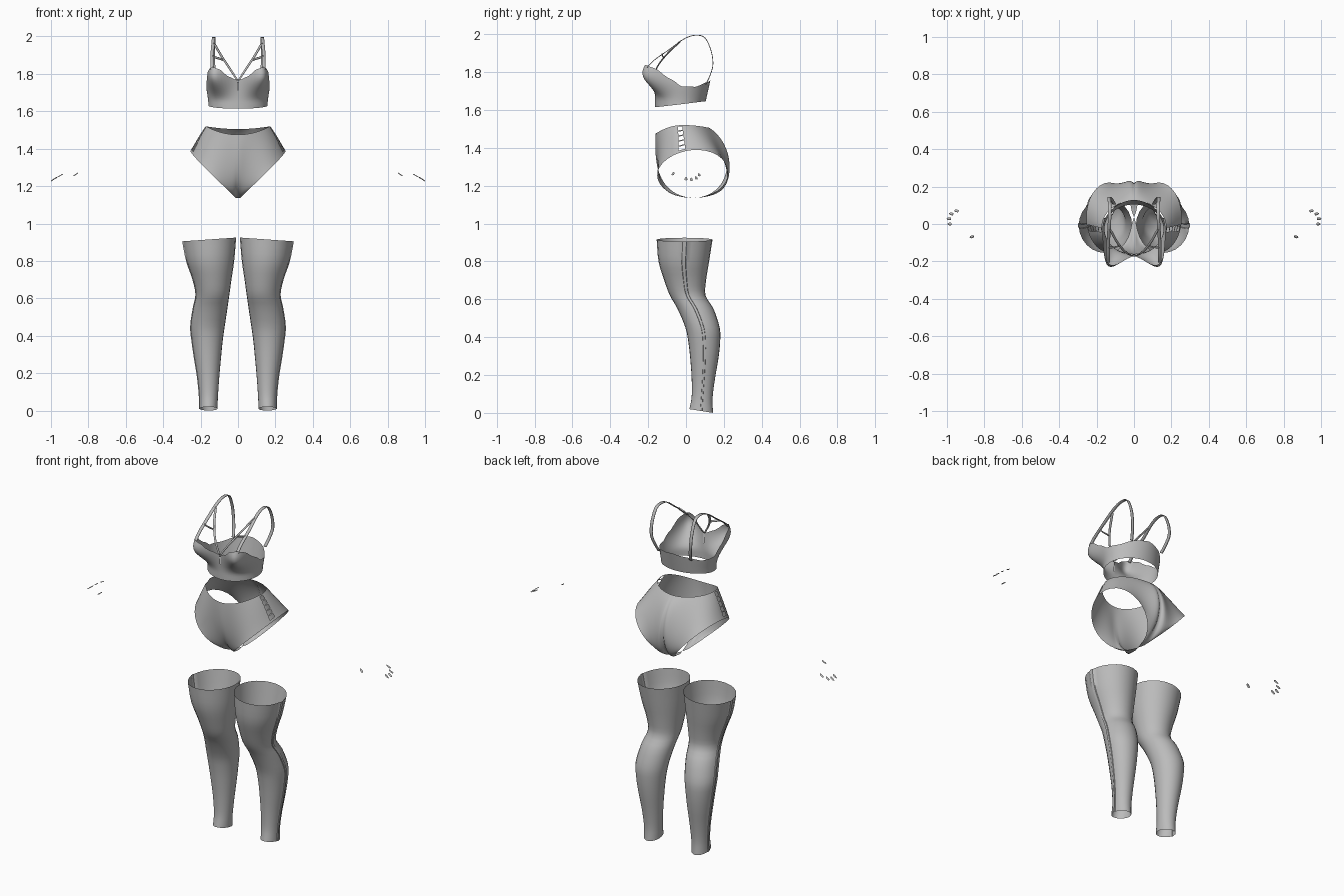
import bpy, bmesh, math
from mathutils import Vector
from math import sin, cos, pi, exp, radians

if "Cube" in bpy.data.objects:
    bpy.data.objects.remove(bpy.data.objects["Cube"])

grey = bpy.data.materials.new("soft_grey")
grey.diffuse_color = (0.5, 0.5, 0.5, 1)
grey.use_nodes = True
grey.node_tree.nodes["Principled BSDF"].inputs["Base Color"].default_value = grey.diffuse_color


def make(name, verts, faces, angle=50):
    me = bpy.data.meshes.new(name)
    me.from_pydata([tuple(v) for v in verts], [], faces)
    bm = bmesh.new()
    bm.from_mesh(me)
    bmesh.ops.remove_doubles(bm, verts=bm.verts, dist=0.0005)
    bmesh.ops.recalc_face_normals(bm, faces=bm.faces)
    bm.to_mesh(me)
    bm.free()
    me.materials.append(grey)
    ob = bpy.data.objects.new(name, me)
    bpy.context.collection.objects.link(ob)
    bpy.ops.object.select_all(action='DESELECT')
    bpy.context.view_layer.objects.active = ob
    ob.select_set(True)
    bpy.ops.object.shade_smooth_by_angle(angle=radians(angle))
    return ob


def sheet(name, rows, closed=False, skip=lambda i, j: False):
    """Skin a grid of points, leaving out skipped cells."""
    n = len(rows[0])
    faces = []
    for i in range(len(rows) - 1):
        for j in range(n if closed else n - 1):
            if not skip(i, j):
                k = (j + 1) % n
                faces.append((i*n + j, i*n + k, (i+1)*n + k, (i+1)*n + j))
    return make(name, [p for r in rows for p in r], faces)


def catmull(pts, steps):
    pts = [Vector(p) for p in pts]
    ext = [2*pts[0] - pts[1]] + pts + [2*pts[-1] - pts[-2]]
    out = []
    for i in range(1, len(ext) - 2):
        a, b, c, d = ext[i-1:i+3]
        for s in range(steps):
            t = s / steps
            out.append(0.5*(2*b + (c-a)*t + (2*a-5*b+4*c-d)*t*t + (3*b-a-3*c+d)*t**3))
    return out + [pts[-1]]


def smooth(a, b, x):
    t = min(1, max(0, (x - a) / (b - a)))
    return t*t*(3 - 2*t)


def mirror(ob):
    """Add the mirrored half, welded at the middle."""
    m = ob.modifiers.new("mirror", 'MIRROR')
    m.merge_threshold = 0.001


# Stockings: (z, inner x, outer x, front y, back y)
LEG = [(0.915, .012, .297, -.155, .14), (.80, .022, .275, -.145, .122),
       (.70, .037, .242, -.115, .106), (.62, .048, .226, -.085, .103),
       (.55, .058, .24, -.045, .145), (.45, .073, .254, -.003, .178),
       (.37, .084, .247, .013, .18), (.28, .093, .234, .023, .17),
       (.18, .102, .218, .03, .153), (.08, .109, .208, .03, .14),
       (.01, .112, .207, .018, .143)]
zs = catmull([(r[0], 0, 0) for r in LEG], 3)
xs = catmull([(r[1], r[2], 0) for r in LEG], 3)
ys = catmull([(r[3], r[4], 0) for r in LEG], 3)
# Angles include a narrow raised seam down the outer side
angs = [-5, -4, 4, 5] + list(range(15, 346, 15))
rows = []
for z, x, y in zip(zs, xs, ys):
    cx, rx = (x[0] + x[1])/2, (x[1] - x[0])/2
    cy, ry = (y[0] + y[1])/2, (y[1] - y[0])/2
    top, low = smooth(.7, .92, z[0]), 1 - smooth(0, .15, z[0])
    ring = []
    for d in angs:
        a = radians(d)
        k = 0.004 if abs(d) == 4 else 0
        ring.append((cx + (rx + k)*cos(a) - 0.002, cy + ry*sin(a),
                     z[0] - .01*top*cos(a) - .01*low*sin(a)))
    rows.append(ring)
mirror(sheet("stockings", rows, closed=True))

# High-waisted briefs: columns run from waist to the leg opening
phis = [-pi + i*pi/16 for i in range(16)] + [0, .1, .2, .4, .5]
phis += [.6 + i*(pi - .6)/13 for i in range(14)]
NROW = 22
cols = []
for p in phis:
    w = (1 + cos(p)) / 2
    a = p/2 + .25*sin(p) - .13*cos(p/2)
    y = .035 - .187*sin(p)
    leg = Vector((.245*w + .01*(1 - w**8) * (abs(abs(p) - pi) > .01) + .01*w**8, y,
                  1.26 + .125*cos(p) + .08*y*w))
    front = max(0, sin(a))
    back = max(0, -sin(a))
    waist = Vector((.172*cos(a), -.018 - .142*sin(a),
                    1.52 - .045*front**2 - .015*back**2))
    p1, p2 = waist.lerp(leg, .33), waist.lerp(leg, .67)
    s = sin(p/2)**4
    if p > 0:
        t1 = Vector((waist.x*1.1, -.17, 1.32))
        t2 = Vector((leg.x*1.0, -.15, 1.15))
    else:
        lobe = .035*sin(min(pi, (p + pi)*1.6))      # seat fullness beside the centre
        t1 = Vector((waist.x*1.2, .265 + lobe, 1.41))
        t2 = Vector((leg.x*1.1, .255 + lobe, 1.14))
    p1, p2 = p1.lerp(t1, s), p2.lerp(t2, s)
    # gentle hip rounding
    p1.x += .008*w
    col = []
    for i in range(NROW + 1):
        t = i / NROW
        u = 1 - t
        col.append(u**3*waist + 3*u*u*t*p1 + 3*u*t*t*p2 + t**3*leg)
    cols.append(col)
rows = [[c[i] for c in cols] for i in range(NROW + 1)]
slot = phis.index(.2)
# Ladder of cut-outs at each side
mirror(sheet("briefs", rows,
             skip=lambda i, j: j == slot and i % 4 in (1, 2, 3) and i < 20))

# Bra: band and cups as one shell, angle 0 at the front centre
def bra_top(a):
    d = math.degrees(a)
    pts = [(0, 1.765), (14, 1.785), (28, 1.825), (42, 1.838), (56, 1.82),
           (72, 1.765), (90, 1.725), (120, 1.722), (150, 1.745), (180, 1.757)]
    for (d0, z0), (d1, z1) in zip(pts, pts[1:]):
        if d <= d1 + 1e-6:
            return z0 + (z1 - z0)*smooth(d0, d1, d) * .5 + (z1 - z0)*(d - d0)/(d1 - d0)*.5


def bra_point(a, z):
    bulge = exp(-((math.degrees(a) - 40)/26)**2) * smooth(1.65, 1.79, z)
    bulge *= 1 - .12*smooth(1.8, 1.84, z)
    back = max(0, -cos(a))
    side = max(0, sin(a))**2
    x = (.158 + .012*smooth(1.63, 1.75, z)*side) * sin(a)
    y = -.025 - .138*cos(a) + back*(-.01 + .22*(z - 1.64))
    return Vector((x + .032*bulge, y - .095*bulge, z))


NB = 16
rows = []
for i in range(NB + 1):
    ring = []
    for j in range(37):
        a = j*pi/36
        z0 = 1.63 - .016*cos(a)
        ring.append(bra_point(a, z0 + (bra_top(a) - z0)*i/NB))
    rows.append(ring)
mirror(sheet("bra_shell", rows))


# Flat straps: ribbon swept along a path
def strap(name, pts, width, side, steps=6):
    path = catmull(pts, steps)
    side = Vector(side).normalized()*width/2
    ob = sheet(name, [[p - side, p + side] for p in path])
    s = ob.modifiers.new("thickness", 'SOLIDIFY')
    s.thickness = 0.004
    s.offset = 0
    mirror(ob)


strap("shoulder_strap",
      [(.138, -.205, 1.825), (.138, -.165, 1.865), (.137, -.09, 1.918), (.132, -.01, 1.975),
       (.13, .05, 1.994), (.13, .1, 1.98), (.132, .133, 1.91), (.13, .142, 1.84),
       (.118, .128, 1.785), (.105, .105, 1.735)], .018, (1, 0, 0))
strap("front_diagonal_strap",
      [(.127, -.03, 1.962), (.088, -.1, 1.895), (.045, -.15, 1.83), (.004, -.172, 1.767)],
      .016, (1, 0, .45))
strap("strap_crossbar", [(.136, -.125, 1.893), (.11, -.125, 1.885), (.08, -.118, 1.876)],
      .012, (0, -.5, 1), 2)

# Fingernails: small curved ovals (x, y, z, slope)
NAILS = [(.985, 0, 1.235, .6), (.988, .028, 1.232, .6), (.976, .054, 1.24, .55),
         (.948, .07, 1.256, .5), (.866, -.068, 1.262, .6)]
for n, (x, y, z, slope) in enumerate(NAILS):
    along = Vector((.85, -.3 if y < -.05 else .15*(y > .04), -slope)).normalized()
    across = along.cross(Vector((0, 0, 1))).normalized()
    up = across.cross(along)
    rows = []
    for i in range(7):
        t = i/3 - 1
        w = .007*math.sqrt(max(.08, 1 - t**4))
        rows.append([Vector((x, y, z)) + along*t*.014 + across*w*s + up*.004*(1 - s*s)
                     for s in (-1, -.5, 0, .5, 1)])
    mirror(sheet("fingernail_%d" % (n + 1), rows))
